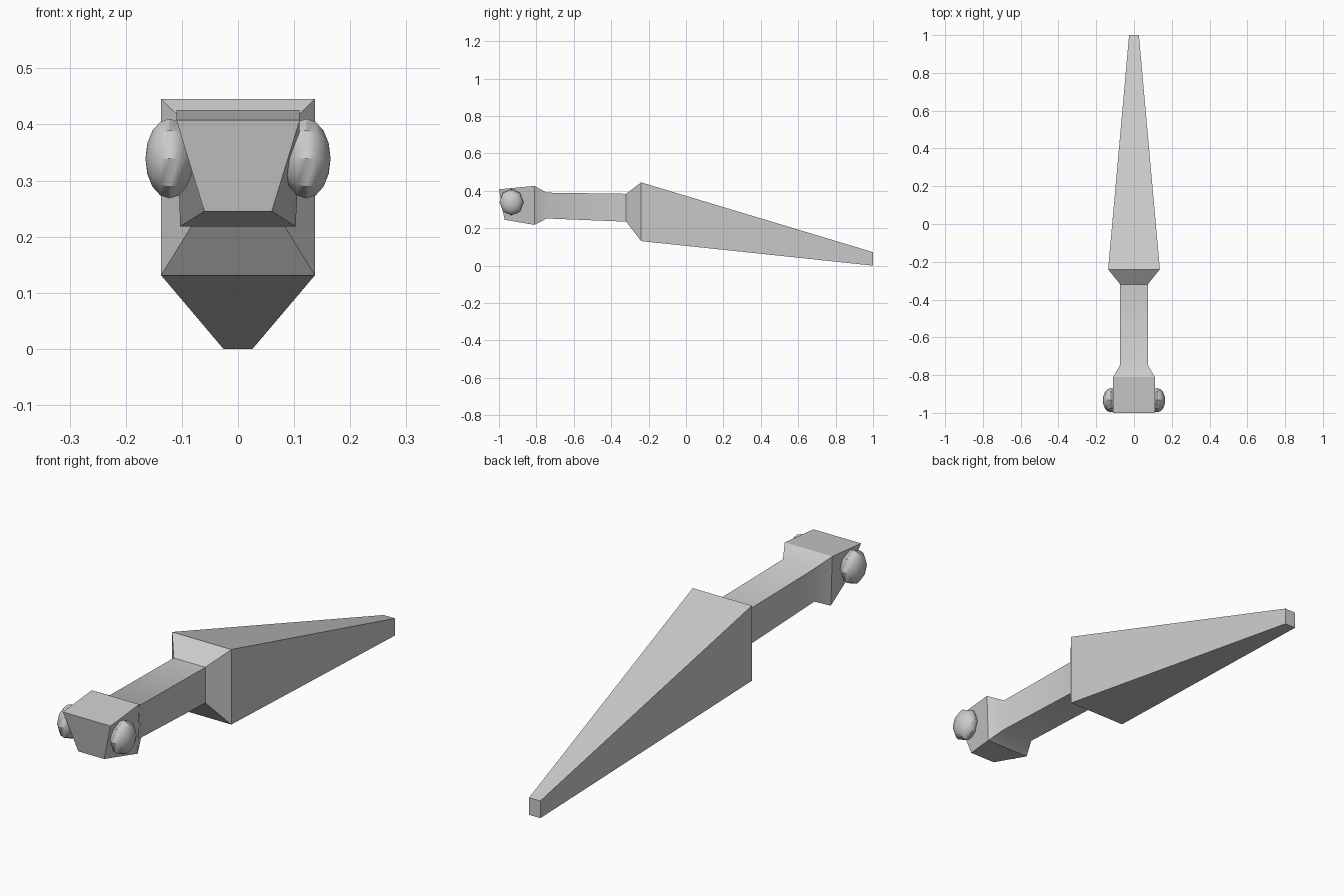
import bpy, bmesh, math
from mathutils import Matrix

cube = bpy.data.objects.get("Cube")
if cube:
    bpy.data.objects.remove(cube, do_unlink=True)

grey = bpy.data.materials.new("plain_grey")
grey.use_nodes = True
grey.diffuse_color = (0.6, 0.6, 0.6, 1)
grey.node_tree.nodes["Principled BSDF"].inputs["Base Color"].default_value = (0.6, 0.6, 0.6, 1)


def finish(name, bm):
    """Turn a bmesh into a shaded object with the grey material."""
    bmesh.ops.recalc_face_normals(bm, faces=bm.faces)
    mesh = bpy.data.meshes.new(name)
    bm.to_mesh(mesh)
    bm.free()
    mesh.materials.append(grey)
    obj = bpy.data.objects.new(name, mesh)
    bpy.context.collection.objects.link(obj)
    bpy.ops.object.select_all(action='DESELECT')
    obj.select_set(True)
    bpy.context.view_layer.objects.active = obj
    bpy.ops.object.shade_smooth_by_angle(angle=math.radians(32))


# Body sections, head to tail: top (y, half width, z), bottom (y, half width, z)
sections = [
    ((-1.0, 0.11, 0.408), (-0.97, 0.06, 0.245)),
    ((-0.81, 0.11, 0.426), (-0.81, 0.103, 0.218)),
    ((-0.745, 0.073, 0.39), (-0.745, 0.073, 0.252)),
    ((-0.32, 0.073, 0.384), (-0.32, 0.073, 0.235)),
    ((-0.24, 0.137, 0.445), (-0.24, 0.137, 0.131)),
    ((1.0, 0.026, 0.072), (1.0, 0.026, 0.0)),
]
bm = bmesh.new()
loops = []
for (ty, tw, tz), (by, bw, bz) in sections:
    corners = [(-tw, ty, tz), (tw, ty, tz), (bw, by, bz), (-bw, by, bz)]
    loops.append([bm.verts.new(c) for c in corners])
for a, b in zip(loops, loops[1:]):
    for i in range(4):
        j = (i + 1) % 4
        bm.faces.new((a[i], a[j], b[j], b[i]))
bm.faces.new(loops[0])
bm.faces.new(loops[-1])
finish("body", bm)

# Bulging eyes with their poles pointing sideways
for name, side in (("left_eye", 1), ("right_eye", -1)):
    bm = bmesh.new()
    place = (Matrix.Translation((side * 0.122, -0.933, 0.339))
             @ Matrix.Diagonal((0.043, 0.064, 0.071, 1))
             @ Matrix.Rotation(math.pi / 2, 4, 'Y'))
    bmesh.ops.create_uvsphere(bm, u_segments=8, v_segments=8, radius=1, matrix=place)
    finish(name, bm)
